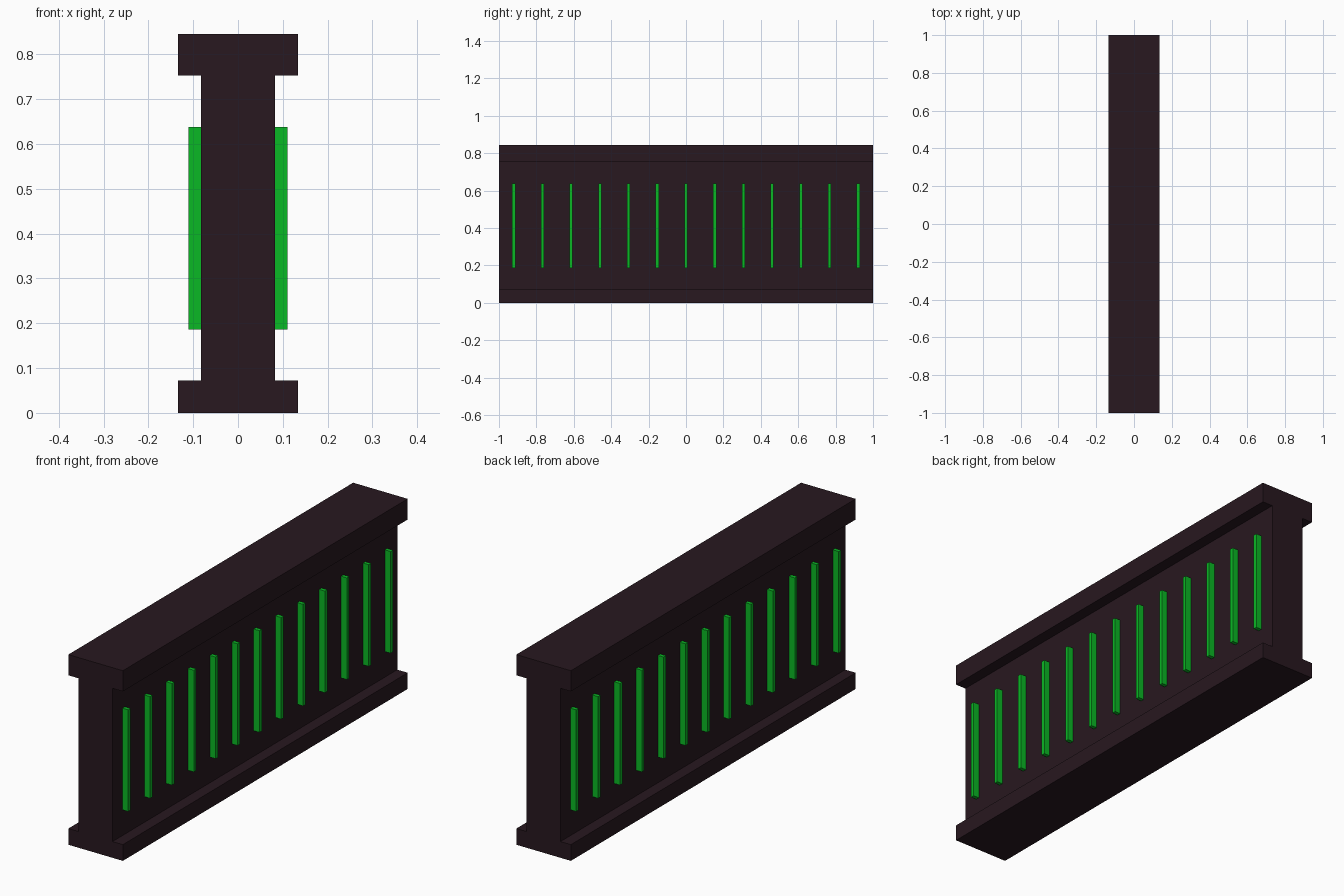
import bpy

if "Cube" in bpy.data.objects:
    bpy.data.objects.remove(bpy.data.objects["Cube"])

LENGTH = 2.0


def material(name, color):
    mat = bpy.data.materials.new(name)
    mat.diffuse_color = color
    mat.use_nodes = True
    mat.node_tree.nodes["Principled BSDF"].inputs["Base Color"].default_value = mat.diffuse_color
    return mat


dark = material("dark_plum", (0.021, 0.009, 0.014, 1))
green = material("bright_green", (0.003, 0.48, 0.018, 1))


def box(name, x, y, z, mat):
    """Box from (min, max) ranges on each axis."""
    ranges = (x, y, z)
    bpy.ops.mesh.primitive_cube_add(size=1, location=[(a + b) / 2 for a, b in ranges])
    obj = bpy.context.object
    obj.name = name
    obj.scale = [b - a for a, b in ranges]
    bpy.ops.object.transform_apply(location=False, rotation=False, scale=True)
    obj.data.materials.append(mat)
    return obj


# Wall body with wider base and cap
ends = (-LENGTH / 2, LENGTH / 2)
box("base_plate", (-0.134, 0.134), ends, (0, 0.072), dark)
box("wall_panel", (-0.083, 0.083), ends, (0.072, 0.753), dark)
box("top_cap", (-0.134, 0.134), ends, (0.753, 0.845), dark)

# Thirteen light strips on each side, set slightly into the wall
COUNT, SPACING, WIDTH = 13, 0.1535, 0.017
for side, label in ((1, "right"), (-1, "left")):
    x = sorted((side * 0.08, side * 0.111))
    for i in range(COUNT):
        y = (i - (COUNT - 1) / 2) * SPACING
        box(f"light_strip_{label}_{i + 1}", x, (y - WIDTH / 2, y + WIDTH / 2),
            (0.186, 0.638), green)
